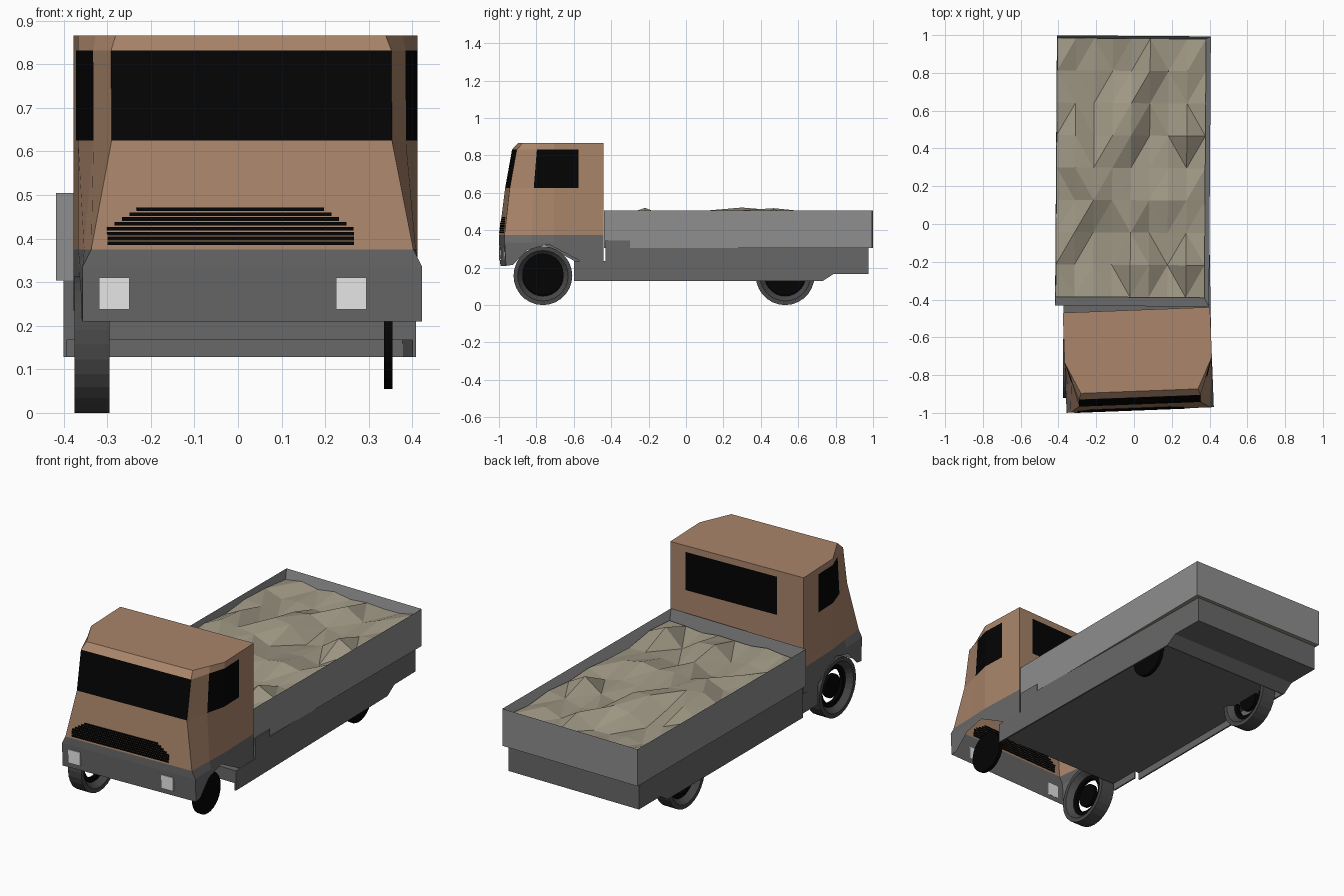
import bpy, bmesh, random
from math import radians, cos, sin, pi

if "Cube" in bpy.data.objects:
    bpy.data.objects.remove(bpy.data.objects["Cube"])


def material(name, *rgb):
    m = bpy.data.materials.new(name)
    m.use_nodes = True
    m.diffuse_color = (*rgb, 1)
    m.node_tree.nodes["Principled BSDF"].inputs["Base Color"].default_value = (*rgb, 1)
    return m


BROWN = material("cab brown", .40, .235, .145)
BLACK = material("black", .001, .001, .001)
BED = material("bed grey", .27, .27, .27)
DARK = material("chassis grey", .138, .138, .138)
TYRE = material("tyre grey", .065, .065, .065)
LAMP = material("lamp white", .8, .8, .8)
RUBBLE = material("rubble", .35, .315, .235)


def finish(name, bm, mats, loc=(0, 0, 0), turn=0, normals=True):
    if normals:
        bmesh.ops.recalc_face_normals(bm, faces=bm.faces)
    me = bpy.data.meshes.new(name)
    bm.to_mesh(me)
    bm.free()
    for m in mats:
        me.materials.append(m)
    ob = bpy.data.objects.new(name, me)
    ob.location = loc
    ob.rotation_euler.z = radians(turn)
    bpy.context.collection.objects.link(ob)
    return ob


def loft(bm, rings):
    """Join closed rings of points; returns the rows of faces and vertices."""
    vs = [[bm.verts.new(p) for p in r] for r in rings]
    rows = []
    for a, b in zip(vs, vs[1:]):
        n = len(a)
        rows.append([bm.faces.new((a[i], a[(i + 1) % n], b[(i + 1) % n], b[i]))
                     for i in range(n)])
    return rows, vs


def box(bm, centre, size):
    made = bmesh.ops.create_cube(bm, size=1)["verts"]
    bmesh.ops.scale(bm, vec=size, verts=made)
    bmesh.ops.translate(bm, vec=centre, verts=made)


# Cab, built about the middle of its back wall and turned slightly
BACK = -.455
CAB = dict(loc=(.0125, BACK, 0), turn=2.2)
SIDE = .39


def cab_ring(z, w, front):
    front -= BACK
    mid = -.265
    t = .46
    half = [(SIDE, 0), (SIDE, -.135), (SIDE, mid),
            (SIDE + (w - SIDE) * t, mid + (front - mid) * t), (w, front)]
    pts = half + [(-x, y) for x, y in reversed(half)] + [(-.235, 0), (.30, 0)]
    return [(x, y, z) for x, y in pts]


bm = bmesh.new()
rows, vs = loft(bm, [cab_ring(.375, .37, -.985), cab_ring(.625, .322, -.955),
                     cab_ring(.832, .322, -.918), cab_ring(.866, .31, -.885)])
bm.faces.new(vs[-1])
# Window band: both sides, windscreen and back window
for i in (1, 2, 4, 6, 7, 10):
    rows[1][i].material_index = 1
finish("cab", bm, [BROWN, BLACK], **CAB)

# Lower cab skirt and bumper, open below, with wheel arches
bm = bmesh.new()
loft(bm, [cab_ring(.335, SIDE, -.985), cab_ring(.375, .37, -.985)])
arch = [(-.978, .21), (-.94, .215), (-.86, .295), (-.75, .325), (-.57, .23),
        (BACK, .235), (BACK, .335), (-.985, .335)]
sides = [[bm.verts.new((s * SIDE, y - BACK, z)) for y, z in arch] for s in (-1, 1)]
for s in sides:
    bm.faces.new(s)
a, b = sides
bm.faces.new((a[0], b[0], b[-1], a[-1]))
bm.faces.new((a[5], a[6], b[6], b[5]))
finish("bumper_and_skirt", bm, [DARK], **CAB)

# Grille bars
bm = bmesh.new()
for i in range(8):
    z = .389 + .0112 * i
    half = .283 - max(0, i - 3) * .017
    y = -.985 + .12 * (z - .375) - .001
    box(bm, (-.05, y - BACK, z), (2 * half, .006, .0085))
finish("grille_bars", bm, [BLACK], **CAB)

# Headlights
bm = bmesh.new()
for x in (-.317, .2275):
    box(bm, (x, -.983 - BACK, .274), (.07, .009, .073))
finish("headlights", bm, [LAMP], **CAB)


# Chassis: side profiles pulled across the width
def slab(bm, profile, x0, x1):
    def right(y):
        return x1 - .016 * (y + .6) if x1 > 0 else x1

    rows, vs = loft(bm, [[(x0 + (x1 > 0 and x0 > 0) * -.016 * (y + .6), y, z) for y, z in profile],
                         [(right(y), y, z) for y, z in profile]])
    for v in vs:
        bm.faces.new(v)


LEFT, RIGHT, NARROW, FLOOR, LOW = -.4, .408, -.372, .167, .128
main = [(-.43, FLOOR), (.975, FLOOR), (.975, .306), (-.3, .306), (-.3, .345), (-.43, .345)]
nose = [(-.6, FLOOR), (-.43, FLOOR), (-.43, .235), (-.6, .235)]
skirt = [(-.43, LOW), (.73, LOW), (.79, FLOOR), (-.43, FLOOR)]
nose_skirt = [(-.6, LOW), (-.43, LOW), (-.43, FLOOR), (-.6, FLOOR)]
tail = [(.72, LOW), (.73, LOW), (.79, FLOOR), (.78, FLOOR)]
bm = bmesh.new()
slab(bm, main, LEFT, RIGHT)
slab(bm, nose, NARROW, RIGHT)
slab(bm, skirt, LEFT, LEFT + .008)
slab(bm, nose_skirt, NARROW, NARROW + .008)
slab(bm, skirt, RIGHT - .008, RIGHT)
slab(bm, nose_skirt, RIGHT - .008, RIGHT)
slab(bm, tail, LEFT, RIGHT)
finish("chassis", bm, [DARK])


# Cargo bed: thin walls with a sloping inner lip, open on top
def rect(x0, x1, y0, y1, z):
    return [(x0, y0, z), (x1, y0, z), (x1, y1, z), (x0, y1, z)]


X0, X1, Y0, Y1 = -.412, .375, -.388, .982
bm = bmesh.new()
rows, vs = loft(bm, [rect(-.415, .4, -.435, .996, .304), rect(-.415, .4, -.435, .996, .505),
                     rect(X0, X1, Y0, Y1, .44)])
floor = bm.faces.new(vs[0])
floor.material_index = 1
rows[1][0].material_index = 2
finish("cargo_bed", bm, [BED, RUBBLE, DARK], turn=-.4)

# Rubble load: faceted uneven heap
random.seed(11)
N = 8
bm = bmesh.new()
grid = []
for j in range(N + 1):
    row = []
    for i in range(N + 1):
        edge = i in (0, N) or j in (0, N)
        z = random.uniform(.445, .475) if edge else random.uniform(.425, .522)
        row.append(bm.verts.new((X0 + (X1 - X0) * i / N, Y0 + (Y1 - Y0) * j / N, z)))
    grid.append(row)
for j in range(N):
    for i in range(N):
        bm.faces.new((grid[j][i], grid[j][i + 1], grid[j + 1][i + 1], grid[j + 1][i]))
bmesh.ops.triangulate(bm, faces=bm.faces)
finish("rubble_load", bm, [RUBBLE], turn=-.4, normals=False)


# Wheels
def circle(x, r, n=28):
    return [(x, r * cos(2 * pi * k / n), r * sin(2 * pi * k / n)) for k in range(n)]


def tube(bm, section, mat):
    rows, _ = loft(bm, [circle(x, r) for x, r in section + section[:1]])
    for f in sum(rows, []):
        f.material_index = mat


def disc(bm, r, mat):
    rows, vs = loft(bm, [circle(-.01, r), circle(.01, r)])
    for f in rows[0] + [bm.faces.new(v) for v in vs]:
        f.material_index = mat


for end, y in (("front", -.765), ("rear", .53)):
    # Right wheel: dished tyre, rim with an open ring, hub
    bm = bmesh.new()
    tube(bm, [(-.01, .11), (-.04, .135), (-.04, .157), (.04, .157), (.04, .135), (.01, .11)], 0)
    tube(bm, [(-.01, .088), (-.01, .111), (.01, .111), (.01, .088)], 1)
    disc(bm, .062, 1)
    bmesh.ops.remove_doubles(bm, verts=bm.verts, dist=1e-5)
    finish(end + "_right_wheel", bm, [TYRE, BLACK], loc=(-.335, y, .157))
    # Left wheel: bare thin disc
    bm = bmesh.new()
    disc(bm, .11, 0)
    finish(end + "_left_wheel", bm, [BLACK], loc=(.345, y, .165))
